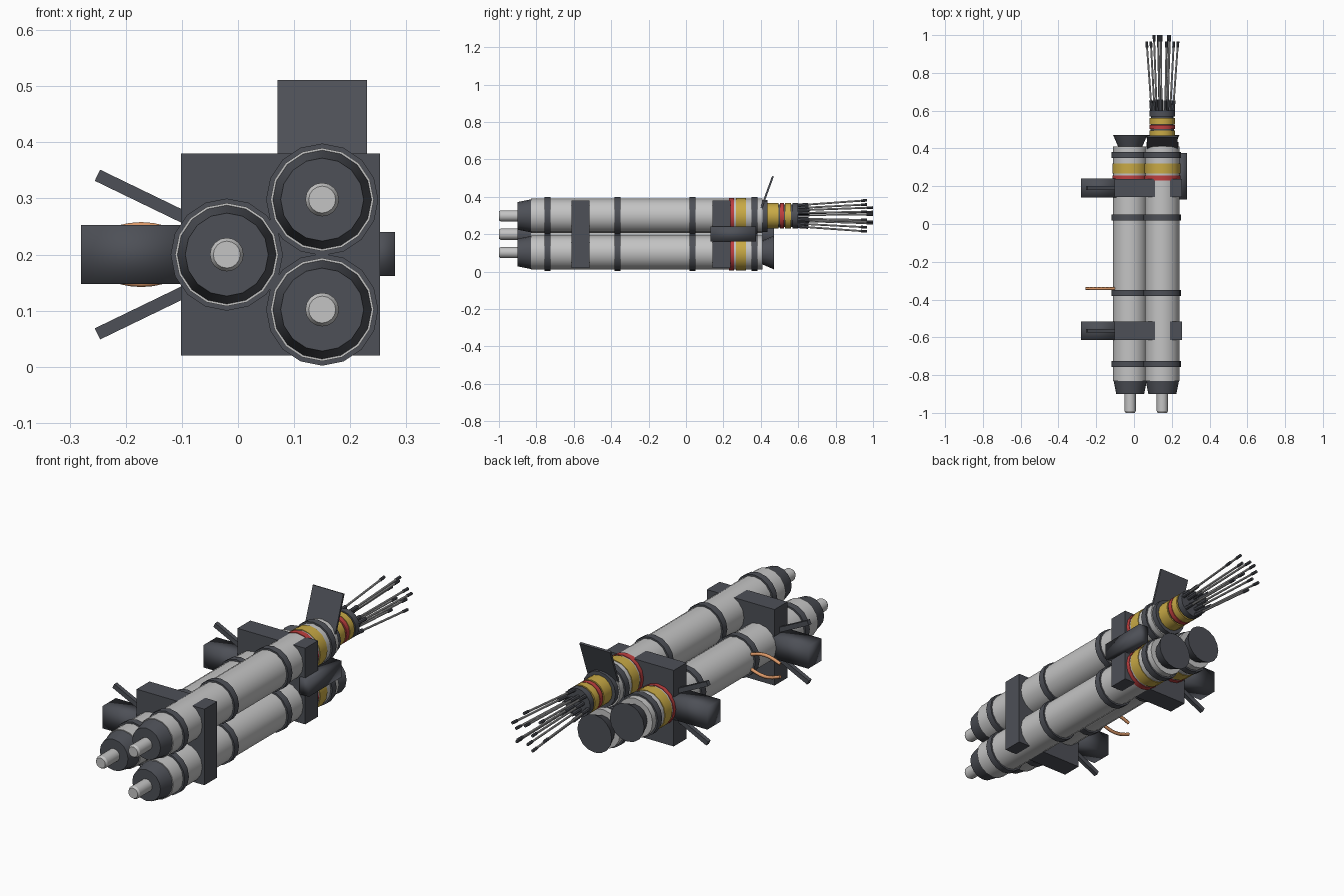
import bpy, bmesh
from math import sin, cos, pi, radians, atan2
from mathutils import Vector, Matrix

cube = bpy.data.objects.get("Cube")
if cube:
    bpy.data.objects.remove(cube, do_unlink=True)


def material(name, rgb):
    m = bpy.data.materials.new(name)
    m.use_nodes = True
    m.diffuse_color = (*rgb, 1)
    m.node_tree.nodes["Principled BSDF"].inputs["Base Color"].default_value = (*rgb, 1)
    return m


dark = material("dark grey", (0.075, 0.08, 0.095))
light = material("light grey", (0.55, 0.55, 0.55))
yellow = material("yellow", (0.58, 0.40, 0.06))
red = material("red", (0.52, 0.05, 0.05))
copper = material("copper", (0.72, 0.32, 0.14))


def finish(name, bm, mat, angle=None):
    bmesh.ops.recalc_face_normals(bm, faces=bm.faces)
    mesh = bpy.data.meshes.new(name)
    bm.to_mesh(mesh)
    bm.free()
    mesh.materials.append(mat)
    if angle:
        for p in mesh.polygons:
            p.use_smooth = True
        mesh.set_sharp_from_angle(angle=radians(angle))
    obj = bpy.data.objects.new(name, mesh)
    bpy.context.collection.objects.link(obj)
    return obj


def rod(name, a, b, r1, r2, mat, sides=16):
    """Capped cone from point a to point b, a corner pointing up."""
    a, b = Vector(a), Vector(b)
    d = b - a
    bm = bmesh.new()
    turn = d.to_track_quat('Z', 'X').to_matrix().to_4x4()
    bmesh.ops.create_cone(bm, cap_ends=True, segments=sides, radius1=r1, radius2=r2,
                          depth=d.length, matrix=Matrix.Translation((a + b) / 2) @ turn)
    return finish(name, bm, mat, 40)


def box(name, lo, hi, mat, angle=None, tilt=0, axis='Y'):
    lo, hi = Vector(lo), Vector(hi)
    bm = bmesh.new()
    bmesh.ops.create_cube(bm, size=1)
    place = Matrix.Translation((lo + hi) / 2) @ Matrix.Rotation(tilt, 4, axis)
    bm.transform(place @ Matrix.Diagonal((*(hi - lo), 1)))
    return finish(name, bm, mat, angle)


# Three long tubes with noses, bands, stripes and rear ends
tubes = {"upper": (0.15, 0.298), "lower": (0.15, 0.102), "side": (-0.02, 0.2)}
for label, (x, z) in tubes.items():
    def part(name, y1, y2, r1, r2, mat):
        rod(label + "_" + name, (x, y1, z), (x, y2, z), r1, r2, mat)
    part("tube", -0.83, 0.41, 0.092, 0.092, light)
    part("nose", -0.9, -0.83, 0.074, 0.088, dark)
    part("nose_pipe", -0.99, -0.89, 0.03, 0.03, light)
    part("nose_pipe_tip", -1.0, -0.99, 0.024, 0.03, light)
    for i, y in enumerate((-0.74, -0.365, 0.035, 0.365)):
        part(f"band_{i}", y - 0.016, y + 0.016, 0.1, 0.1, dark)
    part("red_stripe", 0.23, 0.257, 0.095, 0.095, red)
    part("yellow_stripe", 0.267, 0.32, 0.095, 0.095, yellow)
    if label != "upper":
        part("rear_flare", 0.40, 0.47, 0.06, 0.09, dark)

# Two clamps with a side arm and a pair of angled struts each
for label, y in (("front", -0.565), ("rear", 0.19)):
    box(label + "_clamp", (-0.102, y - 0.048, 0.02), (0.253, y + 0.048, 0.38), dark)
    box(label + "_arm", (-0.28, y - 0.05, 0.148), (-0.09, y + 0.05, 0.253), dark, 180)
    for side, s in (("upper", 1), ("lower", -1)):
        zc = 0.2 + s * 0.1
        box(f"{label}_{side}_strut", (-0.26, y - 0.01, zc - 0.011),
            (-0.07, y + 0.01, zc + 0.011), dark, tilt=s * atan2(0.075, 0.155))

# Side pack
box("side_pack", (0.23, 0.13, 0.162), (0.28, 0.375, 0.24), dark, 180)

# Copper curved pipes
for side, s in (("upper", 1), ("lower", -1)):
    curve = bpy.data.curves.new(side + "_copper_pipe", 'CURVE')
    curve.dimensions = '3D'
    curve.bevel_depth = 0.008
    curve.bevel_resolution = 1
    curve.use_fill_caps = True
    line = curve.splines.new('POLY')
    steps = 8
    line.points.add(steps)
    for i, p in enumerate(line.points):
        t = i / steps
        p.co = (-0.255 + 0.165 * t, -0.342, 0.2 + s * (0.03 + 0.021 * sin(pi * t)), 1)
    curve.materials.append(copper)
    bpy.context.collection.objects.link(bpy.data.objects.new(side + "_copper_pipe", curve))

# Stepped neck on the rear of the upper tube
cx, cz = tubes["upper"]
neck = [("collar", 0.40, 0.435, 0.085, dark), ("base", 0.43, 0.495, 0.068, yellow),
        ("groove", 0.49, 0.505, 0.062, dark), ("red_ring", 0.503, 0.525, 0.068, red),
        ("yellow_ring", 0.528, 0.562, 0.068, yellow), ("core", 0.5, 0.6, 0.06, dark),
        ("end_ring", 0.57, 0.6, 0.068, dark)]
for name, y1, y2, r, mat in neck:
    rod("neck_" + name, (cx, y1, cz), (cx, y2, cz), r, r, mat)

# Fan of thin rods with dark sleeves and tips
for ring, count, r1, r2, end, phase in (("outer", 6, 0.058, 0.086, 0.965, 15),
                                        ("inner", 5, 0.03, 0.045, 0.998, 27)):
    for i in range(count):
        a = 2 * pi * i / count + radians(phase)
        out = Vector((cos(a), 0, sin(a)))
        start = Vector((cx, 0.59, cz)) + out * r1
        tip = Vector((cx, end, cz)) + out * r2
        name = f"{ring}_rod_{i}"
        rod(name, start, tip, 0.005, 0.005, light, 8)
        rod(name + "_sleeve", start, start.lerp(tip, 0.17), 0.009, 0.009, dark, 8)
        rod(name + "_tip", start.lerp(tip, 0.92), tip.lerp(start, -0.005), 0.007, 0.007, dark, 8)

# Tilted fin above the neck
box("tilted_fin", (0.07, 0.427, 0.325), (0.23, 0.437, 0.515), dark,
    tilt=-atan2(0.055, 0.15), axis='X')
